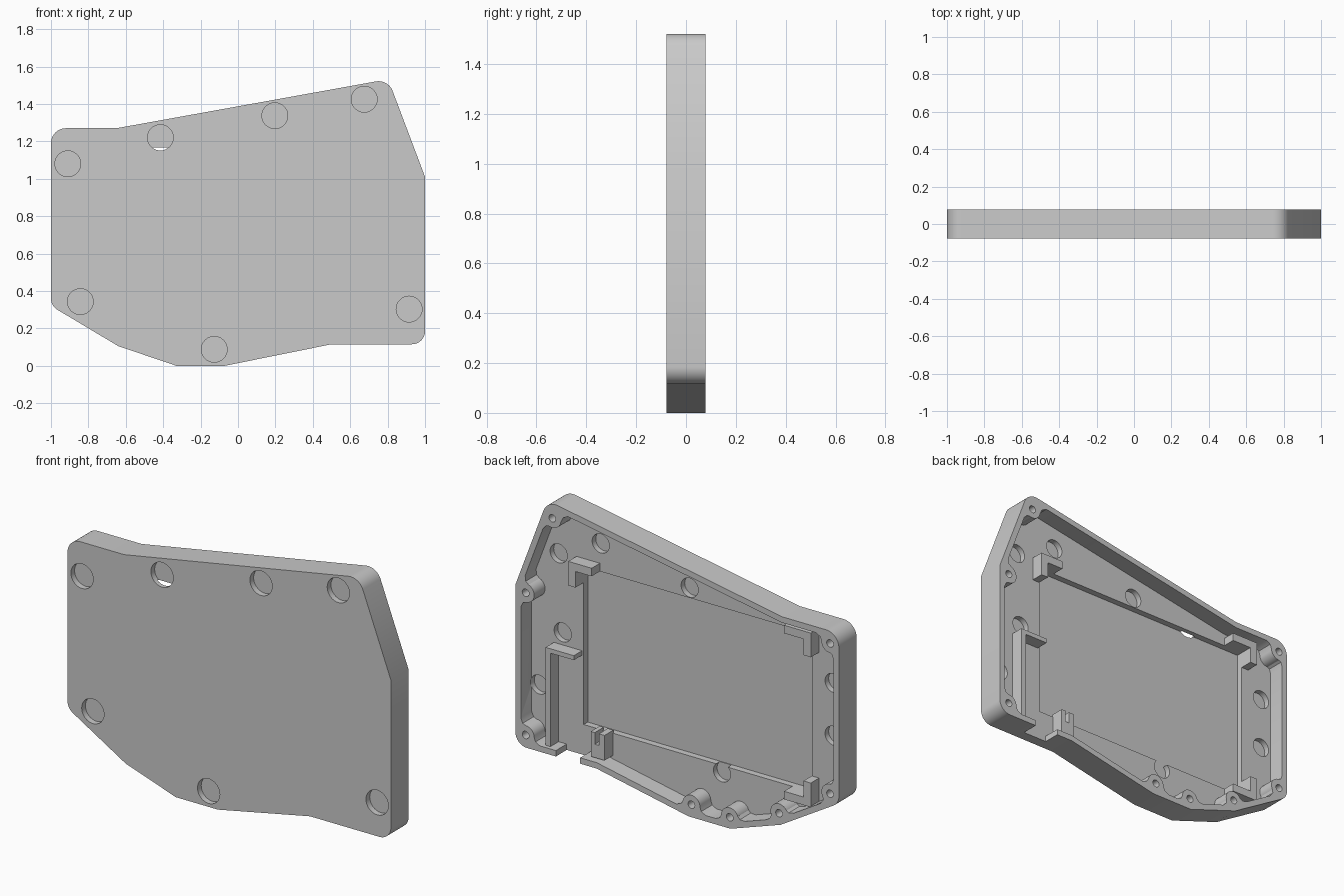
import bpy, bmesh, math
from mathutils import Vector

if "Cube" in bpy.data.objects:
    bpy.data.objects.remove(bpy.data.objects["Cube"])

grey = bpy.data.materials.new("plain grey")
grey.use_nodes = True
tone = (0.59, 0.59, 0.59, 1)
grey.diffuse_color = tone
grey.node_tree.nodes["Principled BSDF"].inputs["Base Color"].default_value = tone

HALF = 0.078      # half depth of the case
FLOOR = -0.018    # inner floor level
BED = -0.054      # bottom of the board recess
WALL = 0.033
BOSS = 0.053

# Corners (x, z, rounding), anticlockwise as seen from the front
CORNERS = [(-1, 1.27, .08), (-1, .32, .07), (-.64, .105, 0), (-.33, 0, 0), (-.07, 0, 0),
           (.5, .115, 0), (1, .115, .07), (1, 1.01, 0), (.803, 1.532, .08), (-.65, 1.27, 0)]


def inset(corners, t):
    out = []
    for i, (x, z, r) in enumerate(corners):
        p = Vector((x, z))
        a = (p - Vector(corners[i - 1][:2])).normalized()
        b = (Vector(corners[(i + 1) % len(corners)][:2]) - p).normalized()
        na, nb = Vector((-a.y, a.x)), Vector((-b.y, b.x))
        q = p + (na + nb) * t / (1 + na.dot(nb))
        out.append((q.x, q.y, max(r - t, 0)))
    return out


def rounded(corners, steps=10):
    pts = []
    for i, (x, z, r) in enumerate(corners):
        p = Vector((x, z))
        if r == 0:
            pts.append(p)
            continue
        a = (Vector(corners[i - 1][:2]) - p).normalized()
        b = (Vector(corners[(i + 1) % len(corners)][:2]) - p).normalized()
        half = a.angle(b) / 2
        centre = p + (a + b).normalized() * r / math.sin(half)
        start = p + a * r / math.tan(half) - centre
        end = p + b * r / math.tan(half) - centre
        for k in range(steps + 1):
            pts.append(centre + start.lerp(end, k / steps).normalized() * r)
    return pts


def prism(name, pts, y0, y1):
    """Extrude an x-z outline from y0 to y1."""
    bm = bmesh.new()
    face = bm.faces.new([bm.verts.new((p[0], y0, p[1])) for p in pts])
    made = bmesh.ops.extrude_face_region(bm, geom=[face])["geom"]
    bmesh.ops.translate(bm, vec=(0, y1 - y0, 0),
                        verts=[v for v in made if isinstance(v, bmesh.types.BMVert)])
    bmesh.ops.recalc_face_normals(bm, faces=bm.faces)
    mesh = bpy.data.meshes.new(name)
    bm.to_mesh(mesh)
    bm.free()
    mesh.materials.append(grey)
    obj = bpy.data.objects.new(name, mesh)
    bpy.context.collection.objects.link(obj)
    return obj


def disc(name, x, z, r, y0, y1, n=32):
    ring = [(x + r * math.cos(math.tau * k / n), z + r * math.sin(math.tau * k / n)) for k in range(n)]
    return prism(name, ring, y0, y1)


def box(name, x0, x1, z0, z1, y0, y1):
    return prism(name, [(x0, z0), (x1, z0), (x1, z1), (x0, z1)], y0, y1)


def cut(obj, tool):
    tool.hide_render = True
    mod = obj.modifiers.new("cut", "BOOLEAN")
    mod.operation, mod.solver, mod.object = "DIFFERENCE", "EXACT", tool
    bpy.context.view_layer.update()
    result = bpy.data.meshes.new_from_object(obj.evaluated_get(bpy.context.evaluated_depsgraph_get()))
    obj.modifiers.clear()
    obj.data = result
    bpy.data.objects.remove(tool)


def webs(x, z):
    """Flared outlines joining a boss to each wall close to it."""
    c = Vector((x, z))
    for i, corner in enumerate(CORNERS):
        p, q = Vector(CORNERS[i - 1][:2]), Vector(corner[:2])
        along = (q - p).normalized()
        out = Vector((along.y, -along.x))
        s, d = (c - p).dot(along), (p - c).dot(out)
        if -.02 < s < (q - p).length + .02 and d < .12:
            h = max(d - WALL, .02)
            flare = [(0, BOSS), (h * .6, BOSS + .008), (h, BOSS + .035), (d + .02, BOSS + .045)]
            yield ([c + out * a + along * w for a, w in flare]
                   + [c + out * a - along * w for a, w in reversed(flare)])


# Case shell, open at the back; bosses are spared from the cavity
SCREWS = [(.772, 1.44), (.937, .98), (.937, .185), (-.088, .07),
          (-.325, .063), (-.63, .167), (-.945, .36), (-.945, 1.2)]
case = prism("case_shell", rounded(CORNERS), -HALF, HALF)
cavity = prism("cavity", rounded(inset(CORNERS, WALL)), FLOOR, .2)
for x, z in SCREWS:
    cut(cavity, disc("boss", x, z, BOSS, -.3, .3))
    for outline in webs(x, z):
        cut(cavity, prism("boss_web", outline, -.3, .3))
cut(case, cavity)
for x, z in SCREWS:
    cut(case, disc("screw_hole", x, z, .021, FLOOR, .2, 16))

# Board recess in the floor and the connector opening in the lower wall
L, R, B, T = -.765, .645, .285, 1.168
cut(case, box("board_recess", L, R, B, T, BED, FLOOR + .005))
cut(case, box("connector_opening", .6, .75, .05, .2, FLOOR, .2))

# Round pockets in the front face, then in the inner floor
for x, z in [(-.91, 1.08), (-.415, 1.22), (.197, 1.337), (.675, 1.425),
             (.915, .303), (-.127, .088), (-.843, .343)]:
    cut(case, disc("front_pocket", x, z, .069, -.2, -.045))
for x, z in [(.54, 1.325), (-.01, 1.225), (.8, 1.2), (.775, .765),
             (.92, .435), (-.21, .246), (-.9, .93), (-.9, .635)]:
    cut(case, disc("floor_pocket", x, z, .053, -.05, FLOOR + .005))

# L-shaped brackets holding three corners of the board
W = .045
for name, x, z, sx, sz, arm in [("upper_left_bracket", R, T, 1, 1, .1),
                                ("upper_right_bracket", L, T, -1, 1, .12),
                                ("lower_right_bracket", L, B, -1, -1, .12)]:
    shape = [(W, W), (-arm, W), (-arm, 0), (0, 0), (0, -.09), (W, -.09)]
    prism(name, [(x + sx * a, z + sz * b) for a, b in shape], FLOOR - .005, .055)

# Walls of the small side board bay
prism("side_bay_wall", [(.83, .12), (.83, .695), (.655, .695), (.655, .67), (.8, .67), (.8, .12)],
      FLOOR - .005, .055)
# Slotted post beside the connector opening
prism("slotted_post", [(.55, .16), (.55, .3), (.525, .3), (.525, .235), (.5, .235),
                       (.5, .3), (.465, .3), (.465, .16)], FLOOR - .005, .055)

for obj in bpy.context.collection.objects:
    if obj.type == "MESH" and obj.data.materials and obj.data.materials[0] == grey:
        bpy.ops.object.select_all(action="DESELECT")
        obj.select_set(True)
        bpy.context.view_layer.objects.active = obj
        bpy.ops.object.shade_smooth_by_angle(angle=math.radians(30))
